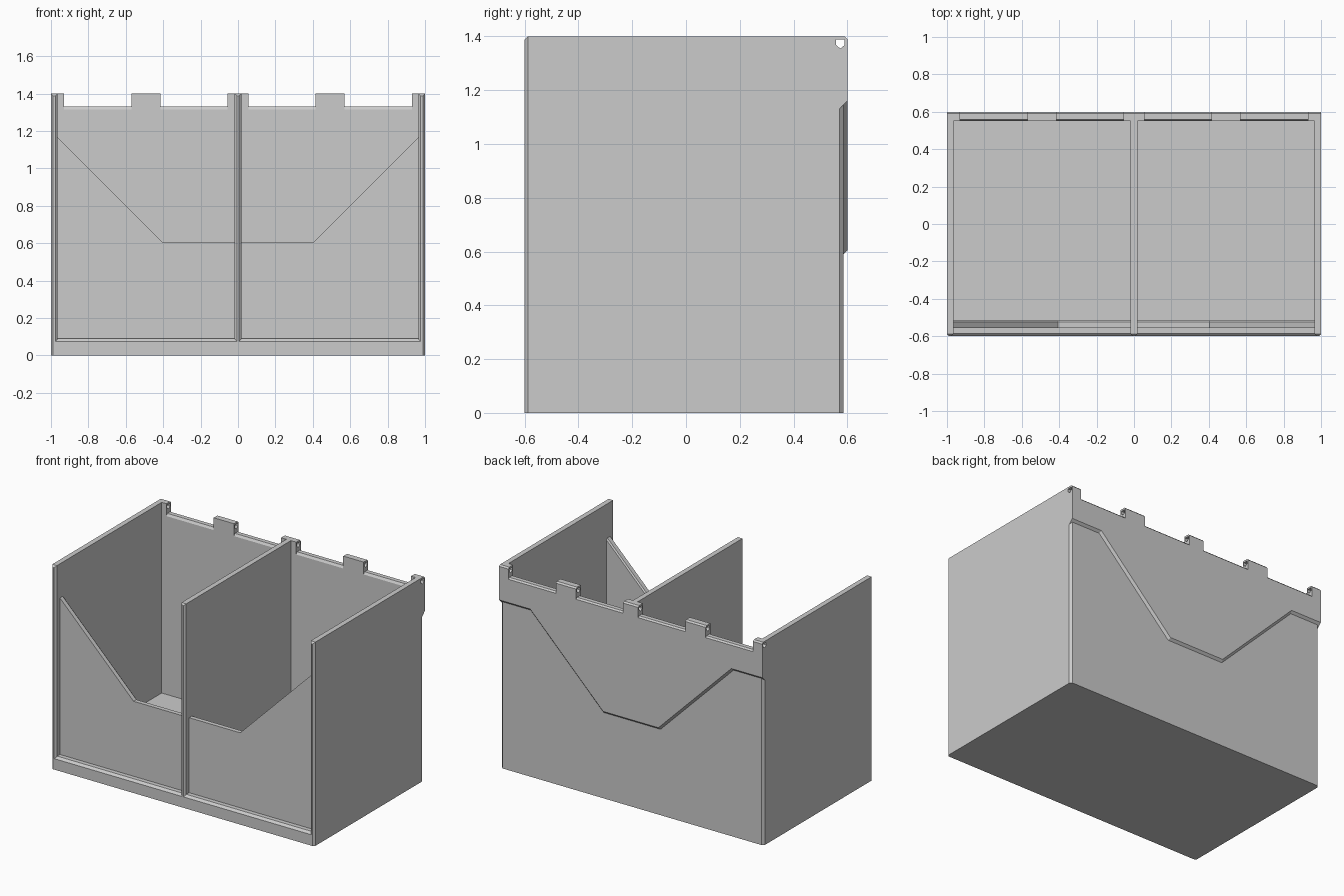
import bpy
import bmesh

if "Cube" in bpy.data.objects:
    bpy.data.objects.remove(bpy.data.objects["Cube"], do_unlink=True)

GREY = (0.6, 0.6, 0.6, 1.0)
grey = bpy.data.materials.new("light_grey")
grey.use_nodes = True
grey.diffuse_color = GREY
grey.node_tree.nodes["Principled BSDF"].inputs["Base Color"].default_value = GREY

CHAMFER = 0.015
WALL = 0.035
FRONT, INNER_BACK = -0.6, 0.55
HEIGHT = 1.4
FLOOR = 0.09


def finish(name, bm):
    bmesh.ops.recalc_face_normals(bm, faces=bm.faces)
    mesh = bpy.data.meshes.new(name)
    bm.to_mesh(mesh)
    bm.free()
    mesh.materials.append(grey)
    obj = bpy.data.objects.new(name, mesh)
    bpy.context.collection.objects.link(obj)
    return obj


def loft(name, sections):
    """Skin a closed solid through matching rings of points."""
    bm = bmesh.new()
    rings = [[bm.verts.new(p) for p in ring] for ring in sections]
    for a, b in zip(rings, rings[1:]):
        for i in range(len(a)):
            j = (i + 1) % len(a)
            bm.faces.new((a[i], a[j], b[j], b[i]))
    bm.faces.new(rings[0])
    bm.faces.new(rings[-1])
    return finish(name, bm)


def bar(name, profile, x0, x1):
    """Run a (y, z) profile along x."""
    return loft(name, [[(x, y, z) for y, z in profile] for x in (x0, x1)])


def upright(name, x0, x1):
    """Standing wall whose front edges are chamfered, except at the base."""
    profile = [(FRONT, 0), (INNER_BACK, 0), (INNER_BACK, HEIGHT), (FRONT, HEIGHT)]
    obj = bar(name, profile, x0, x1)
    bm = bmesh.new()
    bm.from_mesh(obj.data)
    edges = [e for e in bm.edges
             if all(v.co.y < FRONT + 0.01 for v in e.verts)
             and sum(v.co.z for v in e.verts) > 0.1]
    bmesh.ops.bevel(bm, geom=edges, offset=0.012, segments=1, affect='EDGES')
    bm.to_mesh(obj.data)
    bm.free()
    return obj


# Side walls and central divider
upright("right_side_wall", -1, -1 + WALL)
upright("left_side_wall", 1 - WALL, 1)
upright("divider", -WALL / 2, WALL / 2)

# Floor with a sloped front lip
bar("floor", [(FRONT, 0), (0.56, 0), (0.56, FLOOR), (FRONT + CHAMFER, FLOOR),
              (FRONT, FLOOR - CHAMFER)], -0.985, 0.985)


# Recessed front panel with a dipped top edge
def front_ring(y, drop):
    top = [(0.975, 1.175), (0.405, 0.605)]
    half = [(x, z - drop) for x, z in top]
    outline = [(0.975, 0.05)] + half
    outline += [(-x, z) for x, z in reversed(outline)]
    return [(x, y, z) for x, z in outline]


loft("front_panel", [front_ring(-0.555, 0), front_ring(-0.525, 0),
                     front_ring(-0.515, 0.01)])

# Back wall with chamfered outer corners
back_outline = [(-1, INNER_BACK), (1, INNER_BACK), (1, 0.57), (0.985, 0.585),
                (-0.985, 0.585), (-1, 0.57)]
loft("back_wall", [[(x, y, z) for x, y in back_outline] for z in (0, 1.17)])


# Raised back plate with an undercut lower edge
def plate_ring(y, grow):
    shift = 0.414 * grow
    half = [(1, 1.3), (1, 1.16 - grow), (0.765 + shift, 1.16 - grow),
            (0.21 + shift, 0.605 - grow)]
    outline = half + [(-x, z) for x, z in reversed(half)]
    return [(x, y, z) for x, z in outline]


loft("back_plate", [plate_ring(0.57, 0.03), plate_ring(0.6, 0)])

# Top rail of the back wall
bar("back_rail", [(0.55, 1.17), (0.6, 1.17), (0.6, 1.32), (0.59, 1.33),
                  (0.56, 1.33), (0.55, 1.315)], -1, 1)

# Hinge tabs, each pierced by a pointed pin hole
pin = bar("pin_cutter", [(0.558, 1.388), (0.558, 1.368), (0.574, 1.355),
                         (0.59, 1.368), (0.59, 1.388)], -1.1, 1.1)
pin.hide_render = True
spans = {"right_end_tab": (-1, -0.93), "right_tab": (-0.57, -0.415),
         "middle_tab": (-0.057, 0.057), "left_tab": (0.415, 0.57),
         "left_end_tab": (0.93, 1)}
for name, (x0, x1) in spans.items():
    tab = bar(name, [(0.55, 1.3), (0.6, 1.3), (0.6, 1.39), (0.59, HEIGHT),
                     (0.55, HEIGHT)], x0, x1)
    cut = tab.modifiers.new("pin_hole", 'BOOLEAN')
    cut.operation = 'DIFFERENCE'
    cut.solver = 'EXACT'
    cut.object = pin
    bpy.context.view_layer.objects.active = tab
    bpy.ops.object.modifier_apply(modifier=cut.name)
bpy.data.objects.remove(pin, do_unlink=True)
